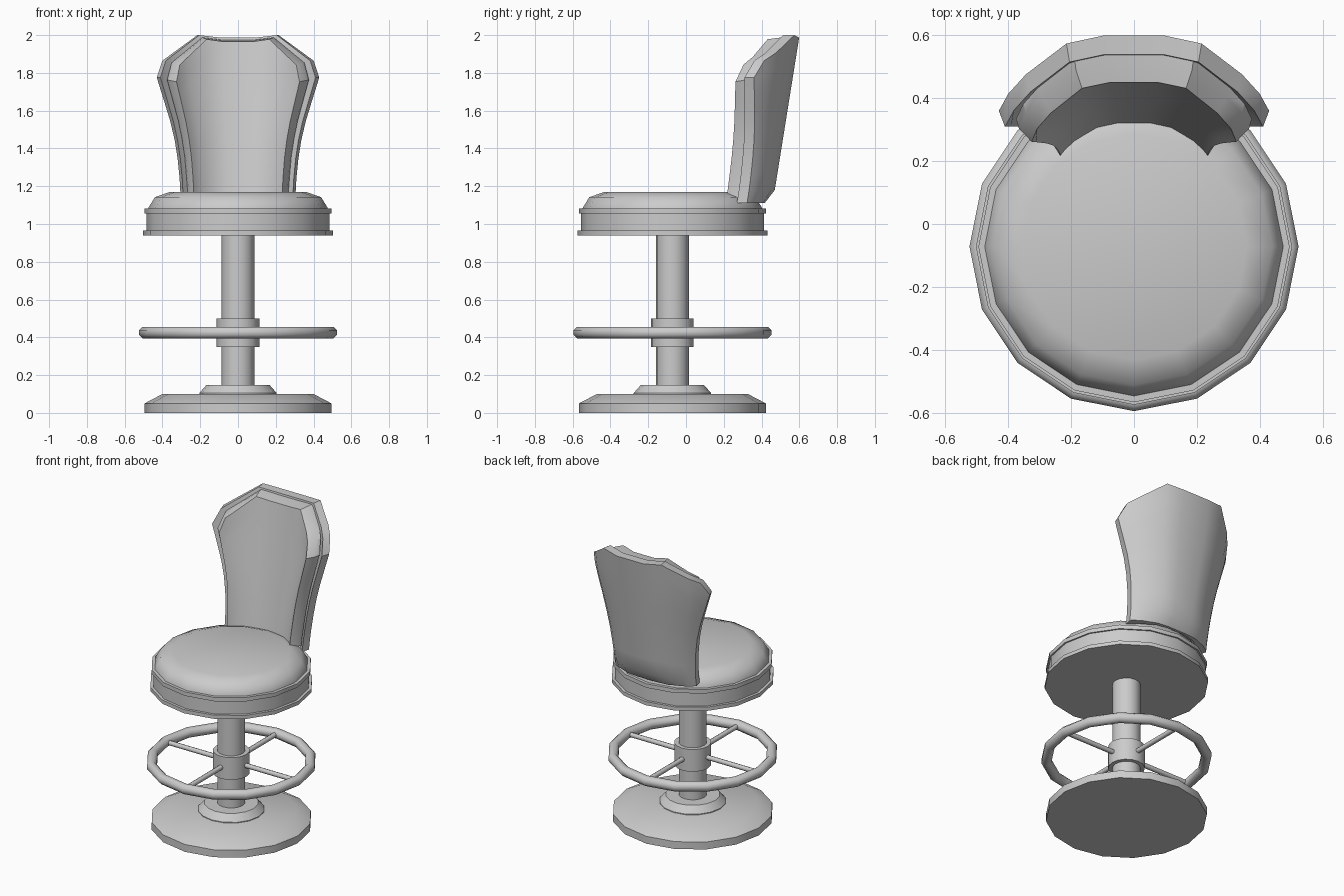
import bpy, bmesh, math

if "Cube" in bpy.data.objects:
    bpy.data.objects.remove(bpy.data.objects["Cube"])

CY = -0.072          # y of the turning axis
SIDES = 16


def finish(name, bm, angle=35):
    bmesh.ops.remove_doubles(bm, verts=bm.verts, dist=1e-5)
    bmesh.ops.recalc_face_normals(bm, faces=bm.faces)
    me = bpy.data.meshes.new(name)
    bm.to_mesh(me)
    bm.free()
    me.shade_smooth()
    me.set_sharp_from_angle(angle=math.radians(angle))
    ob = bpy.data.objects.new(name, me)
    bpy.context.collection.objects.link(ob)
    return ob


def lathe(name, profile, closed=False, angle=35):
    """Revolve (radius, z) points round the axis; open profiles are capped."""
    bm = bmesh.new()
    rings = []
    for r, z in profile:
        rings.append([bm.verts.new((r * math.cos(a), CY + r * math.sin(a), z))
                      for a in (2 * math.pi * i / SIDES for i in range(SIDES))])
    pairs = list(zip(rings, rings[1:])) + ([(rings[-1], rings[0])] if closed else [])
    for a, b in pairs:
        for i in range(SIDES):
            j = (i + 1) % SIDES
            bm.faces.new((a[i], a[j], b[j], b[i]))
    if not closed:
        bm.faces.new(rings[0])
        bm.faces.new(rings[-1])
    return finish(name, bm, angle)


def interp(x, pts):
    for (x0, y0), (x1, y1) in zip(pts, pts[1:]):
        if x <= x1:
            return y0 + (y1 - y0) * max(0, (x - x0) / (x1 - x0))
    return pts[-1][1]


# base, column and collar
lathe("base", [(0.495, 0), (0.495, 0.05), (0.40, 0.10)])
lathe("base_flange", [(0.205, 0.09), (0.205, 0.105), (0.167, 0.148)])
lathe("column", [(0.087, 0.12), (0.087, 0.95)])
lathe("collar", [(0.113, 0.35), (0.113, 0.50)])

# foot ring and its four spokes
lathe("foot_ring", [(0.493 + 0.033 * math.cos(k * math.pi / 4 + math.pi / 8),
                     0.425 + 0.033 * math.sin(k * math.pi / 4 + math.pi / 8))
                    for k in range(8)], closed=True, angle=60)
for k in range(4):
    a = k * math.pi / 2
    bpy.ops.mesh.primitive_cylinder_add(
        vertices=8, radius=0.016, depth=0.40,
        location=(0.29 * math.cos(a), CY + 0.29 * math.sin(a), 0.425),
        rotation=(0, math.pi / 2, a))
    spoke = bpy.context.object
    spoke.name = "spoke_%d" % (k + 1)
    spoke.data.shade_smooth()
    spoke.data.set_sharp_from_angle(angle=math.radians(50))

# seat frame with two trim bands, and the domed cushion
lathe("seat_frame", [(0.503, 0.94), (0.503, 0.965), (0.485, 0.965), (0.485, 1.055),
                     (0.495, 1.055), (0.495, 1.082), (0.46, 1.082)])
lathe("seat_cushion", [(0.475, 1.075), (0.475, 1.085), (0.44, 1.142), (0.36, 1.17)], angle=50)

# backrest: half width by height, drop and top height by fraction across
WIDTH = [(1.1, 0.305), (1.2, 0.305), (1.4, 0.325), (1.55, 0.36), (1.775, 0.43)]
DROP = [(0, 0), (0.23, 0), (0.53, 0.03), (0.80, 0.11), (0.93, 0.165), (1, 0.205)]
TOP = [(0, 1.985), (0.23, 1.987), (0.50, 2.0), (0.93, 1.865), (1, 1.775)]
HALF = [0.23, 0.50, 0.80, 0.93, 1]
COLS = [-c for c in reversed(HALF)] + HALF
ROWS = [0, 0.08, 0.2, 0.35, 0.5, 0.65, 0.8, 0.9, 1]


def layer(bm, scale, depth, bottom, lower=0.0, tuck=0.0):
    grid = []
    for t in ROWS:
        row = []
        for c in COLS:
            u = abs(c)
            z = bottom + t * (interp(u, TOP) - lower - bottom)
            w = interp(z, WIDTH)
            y = 0.47 + 0.16 * (z - 1.18) - depth
            y -= interp(u, DROP) * scale * (w / 0.43) ** 1.2
            if t == 0:
                y -= tuck * (1 - u * u)
            row.append(bm.verts.new((c * w * scale, y, z)))
        grid.append(row)
    return grid


def panel(name, *specs):
    """Solid pad lofted from back layer to front layer."""
    bm = bmesh.new()
    layers = [layer(bm, *s) for s in specs]
    n, m = len(ROWS), len(COLS)
    for g in (layers[0], layers[-1]):
        for i in range(n - 1):
            for j in range(m - 1):
                bm.faces.new((g[i][j], g[i][j + 1], g[i + 1][j + 1], g[i + 1][j]))
    rim = ([(0, j) for j in range(m)] + [(i, m - 1) for i in range(1, n)]
           + [(n - 1, j) for j in range(m - 2, -1, -1)] + [(i, 0) for i in range(n - 2, 0, -1)])
    for a, b in zip(layers, layers[1:]):
        for (i, j), (k, l) in zip(rim, rim[1:] + rim[:1]):
            bm.faces.new((a[i][j], a[k][l], b[k][l], b[i][j]))
    return finish(name, bm)


panel("backrest_shell", (1.0, 0.0, 1.11, 0, 0.045), (0.955, 0.06, 1.11))
panel("backrest_cushion", (0.88, 0.05, 1.14, 0.012), (0.86, 0.085, 1.14, 0.014),
      (0.77, 0.145, 1.14, 0.022))
